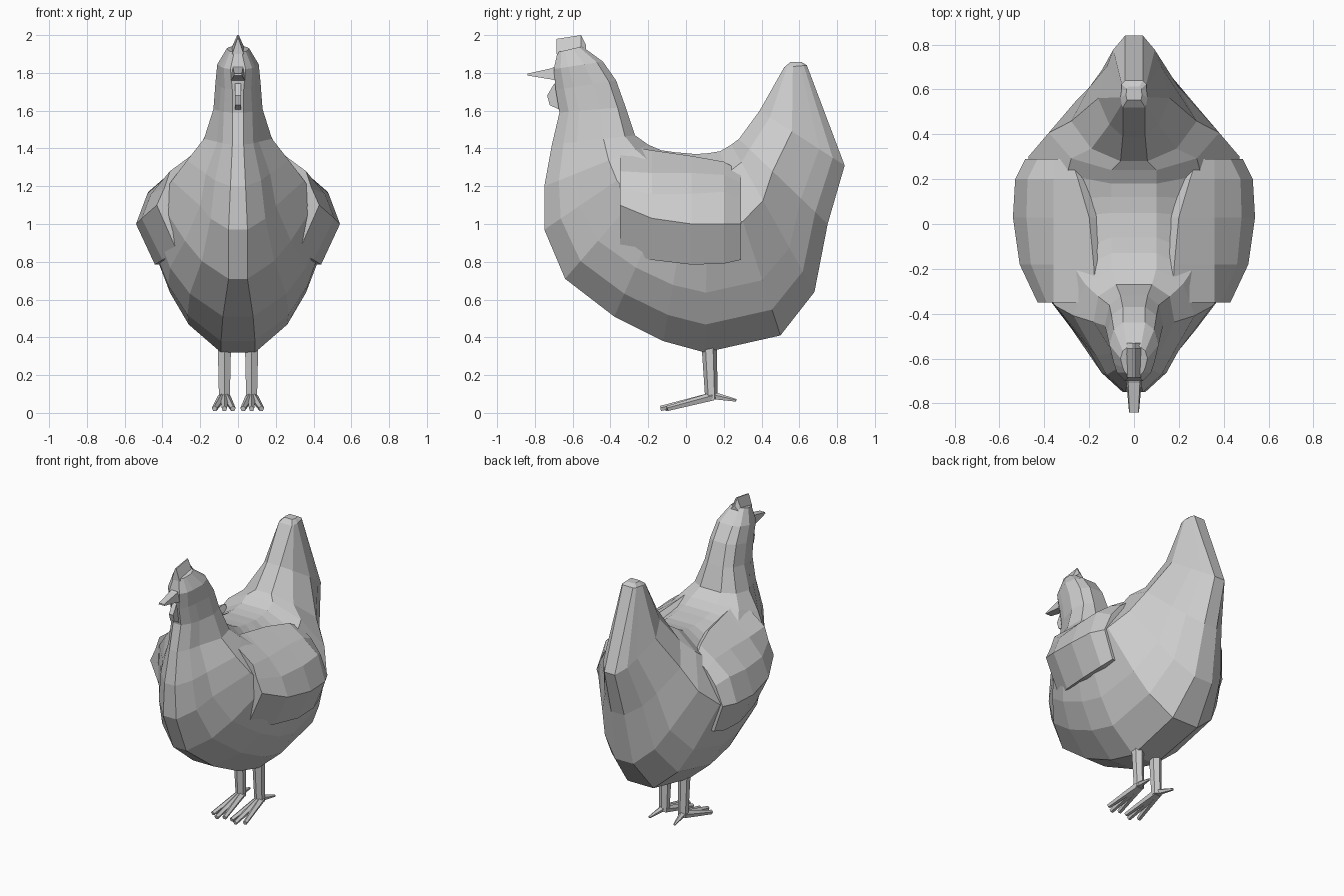
import bpy, bmesh
from mathutils import Vector


def finish(name, bm):
    bmesh.ops.recalc_face_normals(bm, faces=bm.faces)
    me = bpy.data.meshes.new(name)
    bm.to_mesh(me)
    bm.free()
    ob = bpy.data.objects.new(name, me)
    bpy.context.collection.objects.link(ob)
    return ob


def loft(name, rings, closed=True):
    bm = bmesh.new()
    vs = [[bm.verts.new(p) for p in r] for r in rings]
    n = len(vs[0])
    for a, b in zip(vs, vs[1:]):
        for i in range(n if closed else n - 1):
            j = (i + 1) % n
            bm.faces.new((a[i], a[j], b[j], b[i]))
    if closed:
        bm.faces.new(vs[0])
        bm.faces.new(vs[-1])
    return finish(name, bm)


def box_ring(y, x0, z0, x1, z1):
    # four-sided ring at one y: bottom half-width x0, top half-width x1
    return [(-x0, y, z0), (x0, y, z0), (x1, y, z1), (-x1, y, z1)]


# Body: slices fanned from head, round the belly, up to the tail
# back y, z, belly y, z, then half-widths at T across the slice
T = (0, .12, .38, .7, 1)
SLICES = [
    (-.55, 1.94, -.68, 1.91, .03, .05, .06, .05, .02),
    (-.44, 1.86, -.70, 1.82, .05, .09, .11, .09, .04),
    (-.37, 1.76, -.69, 1.71, .05, .10, .12, .09, .03),
    (-.32, 1.62, -.67, 1.59, .06, .11, .13, .10, .03),
    (-.27, 1.47, -.71, 1.42, .08, .16, .18, .11, .03),
    (-.20, 1.42, -.75, 1.20, .10, .22, .27, .17, .04),
    (-.13, 1.39, -.75, .97, .10, .26, .35, .20, .05),
    (-.06, 1.38, -.64, .71, .10, .28, .42, .28, .05),
    (.00, 1.375, -.38, .51, .10, .30, .46, .36, .08),
    (.05, 1.37, -.12, .38, .10, .30, .48, .37, .09),
    (.12, 1.375, .10, .32, .10, .30, .49, .36, .09),
    (.18, 1.385, .50, .41, .10, .30, .47, .34, .10),
    (.24, 1.42, .68, .64, .10, .28, .38, .26, .07),
    (.28, 1.45, .75, 1.0, .06, .19, .28, .20, .05),
    (.39, 1.60, .84, 1.31, .05, .11, .16, .12, .04),
    (.52, 1.83, .64, 1.84, .05, .055, .06, .055, .04),
]
rings = []
for yi, zi, yo, zo, *w in SLICES:
    prof = list(zip(T, w))
    prof.insert(4, (.86, (w[3] + w[4]) * .58))
    pts = [(x, yi + (yo - yi) * t, zi + (zo - zi) * t) for t, x in prof]
    rings.append(pts + [(-x, y, z) for x, y, z in reversed(pts)])
# small cap on top of the tail
cy, cz = .585, 1.857
rings.append([(x * .6, cy + (y - cy) * .5, cz) for x, y, z in rings[-1]])
loft("body", rings)

# Wings: raised shells on both flanks
WING = [
    (-.35, (.17, 1.42), (.36, 1.28), (.39, 1.19), (.43, 1.1), (.32, .85)),
    (-.18, (.18, 1.39), (.36, 1.27), (.46, 1.16), (.51, 1.03), (.40, .81)),
    (.03, (.20, 1.36), (.36, 1.27), (.48, 1.16), (.54, 1.0), (.44, .785)),
    (.20, (.25, 1.33), (.36, 1.26), (.475, 1.17), (.53, 1.0), (.44, .79)),
    (.29, (.28, 1.28), (.36, 1.22), (.43, 1.13), (.485, 1.0), (.42, .81)),
]
for side, s in (("right", 1), ("left", -1)):
    shell = [[(s * x, y, z) for x, z in row] +
             [(s * (x - .06), y, z - (.05 if i < 2 else 0))
              for i, (x, z) in reversed(list(enumerate(row)))]
             for y, *row in WING]
    loft(side + "_wing", shell)


def limb(name, a, b, ra, rb, n=6):
    # tapered faceted rod from a to b
    a, b = Vector(a), Vector(b)
    bm = bmesh.new()
    d = b - a
    bmesh.ops.create_cone(bm, cap_ends=True, segments=n, radius1=ra, radius2=rb, depth=d.length)
    bm.transform(d.to_track_quat('Z', 'Y').to_matrix().to_4x4())
    bmesh.ops.translate(bm, verts=bm.verts, vec=(a + b) / 2)
    return finish(name, bm)


# Legs and toes
for side, s in (("right", 1), ("left", -1)):
    x = s * .072
    limb(side + "_leg", (x, .12, .42), (x, .135, .07), .042, .033)
    for i, (dx, y) in enumerate(((-.045, -.11), (0, -.135), (.052, -.10))):
        limb(f"{side}_toe_{i}", (x + s * dx * .2, .14, .085), (x + s * dx, y, .022), .024, .015, 5)
    limb(side + "_back_toe", (x, .12, .095), (x + s * .025, .265, .066), .024, .008, 5)

# Beak
loft("beak", [box_ring(-.66, .045, 1.75, .03, 1.85),
              box_ring(-.71, .034, 1.765, .026, 1.825),
              box_ring(-.84, .022, 1.786, .02, 1.796)])

# Comb
loft("comb", [box_ring(-.685, .03, 1.90, .004, 1.98),
              box_ring(-.555, .04, 1.92, .004, 2.0),
              box_ring(-.53, .035, 1.92, .004, 1.95)])

# Wattle under the beak
outline = [(-.66, 1.76), (-.70, 1.74), (-.735, 1.68), (-.722, 1.63), (-.66, 1.60)]
loft("wattle", [[(x, y, z) for y, z in outline] for x in (-.016, .016)])
